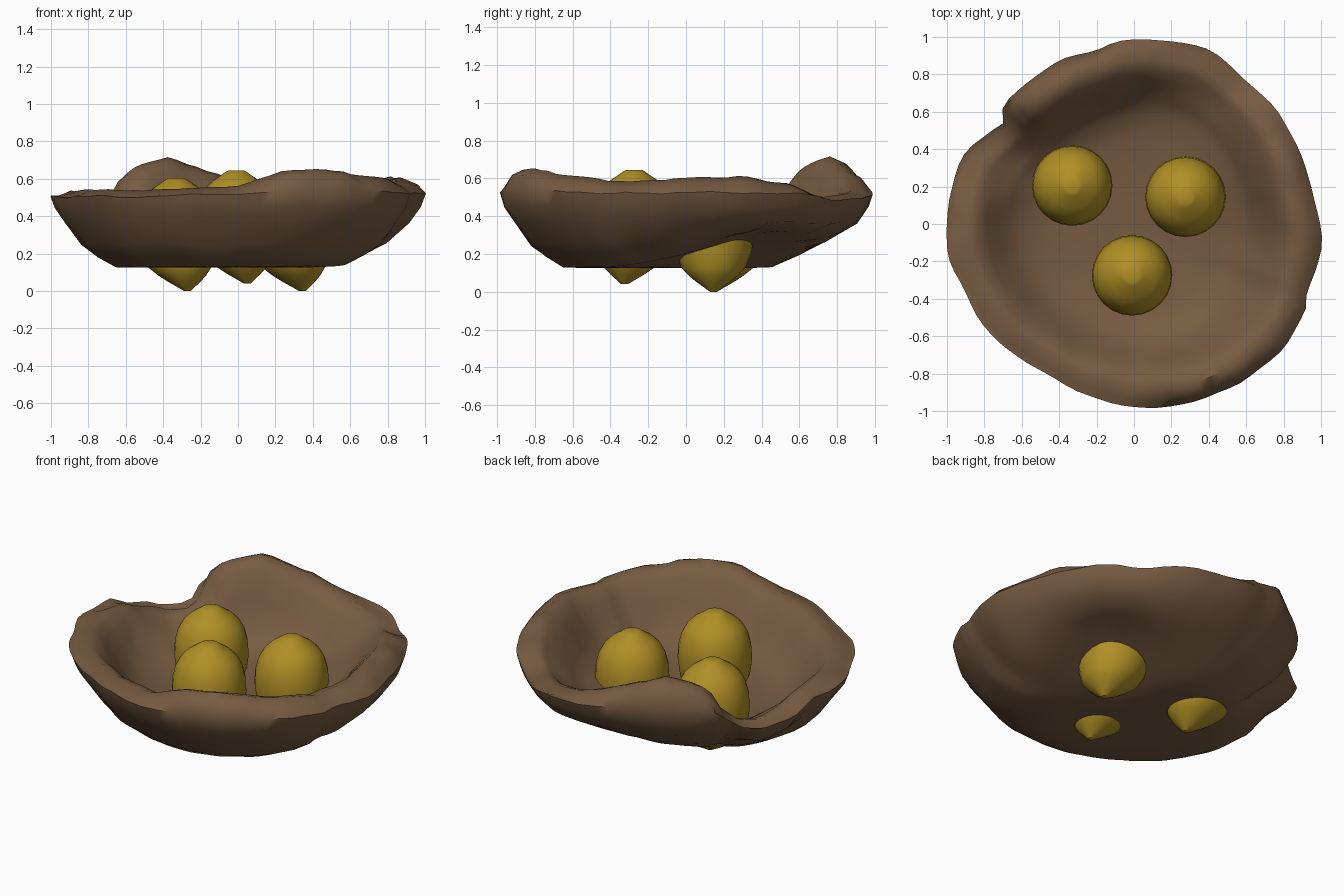
import bpy, bmesh, math
from mathutils import Vector, noise

if "Cube" in bpy.data.objects:
    bpy.data.objects.remove(bpy.data.objects["Cube"])

def material(name, rgb):
    m = bpy.data.materials.new(name)
    m.diffuse_color = (*rgb, 1)
    m.use_nodes = True
    m.node_tree.nodes["Principled BSDF"].inputs["Base Color"].default_value = m.diffuse_color
    return m

BROWN = material("nest brown", (0.185, 0.105, 0.054))
GOLD = material("egg gold", (0.43, 0.275, 0.019))

def lerp_table(table, a):
    """Periodic interpolation of (degrees, value) pairs."""
    t = sorted((d % 360, v) for d, v in table)
    t = [(t[-1][0] - 360, t[-1][1])] + t + [(t[0][0] + 360, t[0][1])]
    for (a0, v0), (a1, v1) in zip(t, t[1:]):
        if a0 <= a <= a1:
            return v0 + (v1 - v0) * (a - a0) / max(a1 - a0, 1e-6)

def smoothstep(x):
    x = min(max(x, 0), 1)
    return x * x * (3 - 2 * x)

def loft(name, rings, mat, angle):
    """Skin closed rings of points, with a fan at each end."""
    bm = bmesh.new()
    loops = [[bm.verts.new(p) for p in r] for r in rings]
    n = len(loops[0])
    for a, b in zip(loops, loops[1:]):
        for i in range(n):
            j = (i + 1) % n
            bm.faces.new((a[i], a[j], b[j], b[i]))
    for ring, flip in ((loops[0], True), (loops[-1], False)):
        c = bm.verts.new(sum((v.co for v in ring), Vector()) / n)
        for i in range(n):
            f = (ring[i], ring[(i + 1) % n], c)
            bm.faces.new(f[::-1] if flip else f)
    bmesh.ops.recalc_face_normals(bm, faces=bm.faces)
    me = bpy.data.meshes.new(name)
    bm.to_mesh(me)
    bm.free()
    me.materials.append(mat)
    ob = bpy.data.objects.new(name, me)
    bpy.context.collection.objects.link(ob)
    bpy.ops.object.select_all(action='DESELECT')
    bpy.context.view_layer.objects.active = ob
    ob.select_set(True)
    bpy.ops.object.shade_smooth_by_angle(angle=math.radians(angle))
    return ob

# Nest: uneven rim outline seen from above, and rim height by direction
OUTLINE = [(.995, -.1), (.97, .08), (.92, .27), (.82, .5), (.6, .78), (.4, .93), (.08, .99),
           (-.2, .93), (-.45, .84), (-.7, .63), (-.7, .54), (-.88, .4), (-.97, .18), (-1, 0),
           (-.97, -.22), (-.75, -.6), (-.5, -.78), (-.2, -.93), (.1, -.98), (.4, -.93),
           (.65, -.8), (.92, -.46), (.92, -.36), (.97, -.22)]
RADIUS = [(math.degrees(math.atan2(y, x)), math.hypot(x, y)) for x, y in OUTLINE]
HEIGHT = [(0, .6), (20, .61), (40, .56), (55, .51), (70, .52), (80, .55), (90, .58), (104, .66),
          (116, .72), (128, .69), (134, .64), (139, .5), (145, .42), (153, .41), (163, .45),
          (173, .52), (185, .54), (230, .54), (250, .55), (270, .57), (285, .64), (300, .65),
          (320, .61), (340, .58)]
BASE = [(0, .58), (30, .5), (60, .46), (90, .48), (120, .52), (150, .62), (180, .66),
        (270, .67), (330, .64)]
N = 96

def nest_point(k, i):
    deg = 360 * i / N
    a = math.radians(deg)
    R, H, b = (lerp_table(t, deg) for t in (RADIUS, HEIGHT, BASE))
    low = min(1, (H - .1) / .42)       # squash the outer wall where the rim dips
    # underside, outer wall, broad rounded rim, inner wall, floor
    profile = [(.15, .125), (b * .7, .125), (b, .13), (b + (1 - b) * .28, .185),
               (b + (1 - b) * .52, .25), (.92, .1 + .265 * low), (.98, .1 + .35 * low),
               (1, .1 + .4 * low + max(H - .52, 0) * .3),
               (.96, H - .03), (.895, H), (.835, H - .02), (.785, H - .07 * low),
               (.73, .29 + (H - .29) * .45), (.67, .29 + (H - .29) * .17), (.59, .265),
               (.45, .23), (.15, .215)]
    r, z = profile[k]
    x, y = r * R * math.cos(a), r * R * math.sin(a)
    # dent pushed up under the back right
    s = x * math.cos(.6) + y * math.sin(.6)
    w = math.exp(-((-x * math.sin(.6) + y * math.cos(.6)) / .42) ** 2)
    dent = w * smoothstep((s - .1) / .35) * (1 - smoothstep((r - .6) / .35))
    if k < 7:
        z += .13 * dent
    elif k > 11:
        z += .07 * dent
    # gentle lumps on the walls
    p = Vector((x, y, z))
    if r > .65:
        amp = .022 if 3 < k < 15 else .01
        p.z += amp * (.6 * noise.noise(p * 4) + .5 * noise.noise(p * 9))
        p *= 1 + amp * .8 * noise.noise(p * 5 + Vector((3, 1, 7)))
    return p

loft("nest", [[nest_point(k, i) for i in range(N)] for k in range(17)], BROWN, 50)

# Eggs: long body, blunt cap on top and a small off-centre tip below
EGG = [(.018, 0), (.045, .02), (.09, .052), (.13, .085), (.17, .128), (.202, .21), (.215, .31),
       (.21, .39), (.192, .46), (.165, .51), (.125, .55), (.08, .58), (.055, .598), (.04, .605)]

def egg(name, x, y, z0, tip):
    rings = []
    for r, z in EGG:
        f = max(0, 1 - z / .2) ** 1.2
        cx, cy = x + tip[0] * f, y + tip[1] * f
        rings.append([(cx + r * math.cos(t), cy + r * math.sin(t), z + z0)
                      for t in (math.tau * i / 24 for i in range(24))])
    loft(name, rings, GOLD, 35)

egg("egg_left", -.33, .205, 0, (.06, -.06))
egg("egg_front", -.01, -.275, .04, (.06, -.05))
egg("egg_right", .275, .145, 0, (.07, 0))
